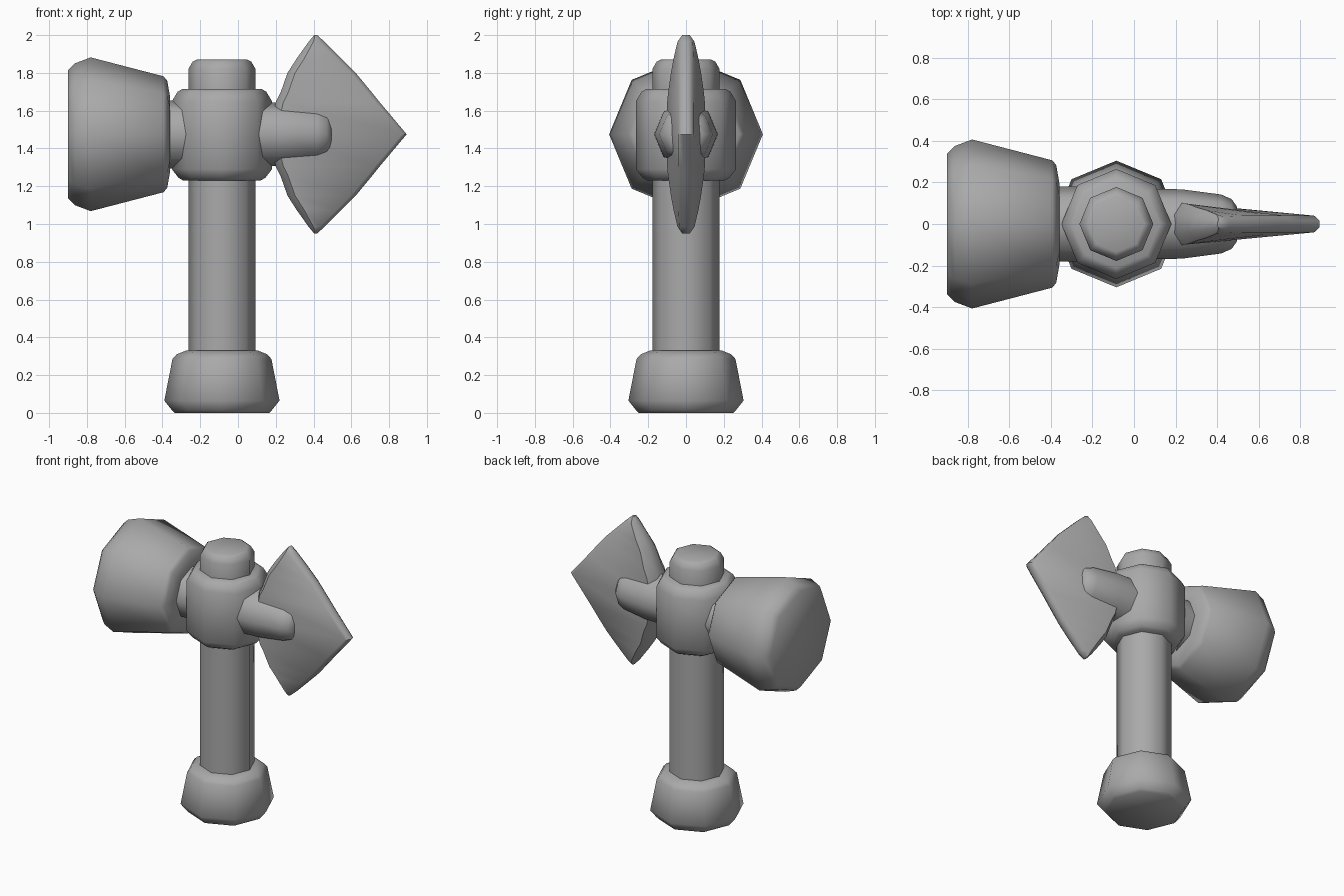
import bpy
import bmesh
import math
from mathutils import Vector

cube = bpy.data.objects.get("Cube")
if cube:
    bpy.data.objects.remove(cube, do_unlink=True)

AXIS_X = -0.085   # centre line of the handle
HEAD_Z = 1.475    # height of the head's cross axis
SIDES = 8

grey = bpy.data.materials.new("plain_grey")
grey.use_nodes = True
GREY = (0.4, 0.4, 0.4, 1)
grey.diffuse_color = GREY
grey.node_tree.nodes["Principled BSDF"].inputs["Base Color"].default_value = GREY


def finish(bm, name):
    bmesh.ops.recalc_face_normals(bm, faces=bm.faces)
    mesh = bpy.data.meshes.new(name)
    bm.to_mesh(mesh)
    bm.free()
    mesh.materials.append(grey)
    obj = bpy.data.objects.new(name, mesh)
    bpy.context.collection.objects.link(obj)
    bpy.ops.object.select_all(action="DESELECT")
    obj.select_set(True)
    bpy.context.view_layer.objects.active = obj
    bpy.ops.object.shade_smooth_by_angle(angle=math.radians(50))
    return obj


def skin(bm, rings):
    """Join successive vertex rings and close both ends."""
    n = len(rings[0])
    for a, b in zip(rings, rings[1:]):
        for i in range(n):
            j = (i + 1) % n
            bm.faces.new((a[i], a[j], b[j], b[i]))
    bm.faces.new(rings[0])
    bm.faces.new(rings[-1])


def turned(name, profile, sideways=False):
    """Eight-sided turned part from (position along axis, radius) pairs."""
    bm = bmesh.new()
    rings = []
    for pos, radius in profile:
        ring = []
        for i in range(SIDES):
            a = math.tau * i / SIDES
            u, v = radius * math.cos(a), radius * math.sin(a)
            co = Vector((pos, u, HEAD_Z + v)) if sideways else Vector((AXIS_X + u, v, pos))
            ring.append(bm.verts.new(co))
        rings.append(ring)
    skin(bm, rings)
    return finish(bm, name)


# Upright parts
turned("pommel", [(0, 0.25), (0.015, 0.265), (0.065, 0.305), (0.285, 0.262),
                  (0.31, 0.24), (0.33, 0.19)])
turned("handle", [(0.3, 0.178), (1.3, 0.178)])
turned("collar", [(1.23, 0.205), (1.245, 0.23), (1.29, 0.265), (1.65, 0.265),
                  (1.7, 0.235), (1.715, 0.21)])
turned("top_cap", [(1.68, 0.178), (1.82, 0.178), (1.86, 0.155), (1.87, 0.135)])

# Hammer side and the socket that holds the blade
turned("hammer_head", [(-0.9, 0.34), (-0.865, 0.375), (-0.78, 0.407), (-0.395, 0.307),
                       (-0.375, 0.285), (-0.36, 0.2)], sideways=True)
turned("hammer_neck", [(-0.4, 0.18), (-0.2, 0.18)], sideways=True)
turned("blade_socket", [(0.05, 0.17), (0.23, 0.167), (0.42, 0.142), (0.47, 0.12),
                        (0.495, 0.085)], sideways=True)

# Blade: upper half sections as (height, back x, edge x, half thickness)
half = [(0.17, 0.2, 0.75, 0.1), (0.22, 0.225, 0.71, 0.095),
        (0.325, 0.262, 0.623, 0.08), (0.4, 0.31, 0.548, 0.066),
        (0.49, 0.374, 0.458, 0.045), (0.525, 0.403, 0.419, 0.02)]
rows = [(-h, b, e, t) for h, b, e, t in reversed(half)] + [(0, 0.16, 0.893, 0.1)] + half
bm = bmesh.new()
rings = []
for h, back, edge, thick in rows:
    width = edge - back
    rim = min(0.04, thick * 0.8)
    side = [(back, thick * 0.45), (back + min(0.04, width * 0.3), thick),
            (edge - min(0.025, width * 0.3), rim), (edge, rim * 0.4)]
    outline = side + [(x, -y) for x, y in reversed(side)]
    rings.append([bm.verts.new((x, y, HEAD_Z + h)) for x, y in outline])
skin(bm, rings)
finish(bm, "axe_blade")
